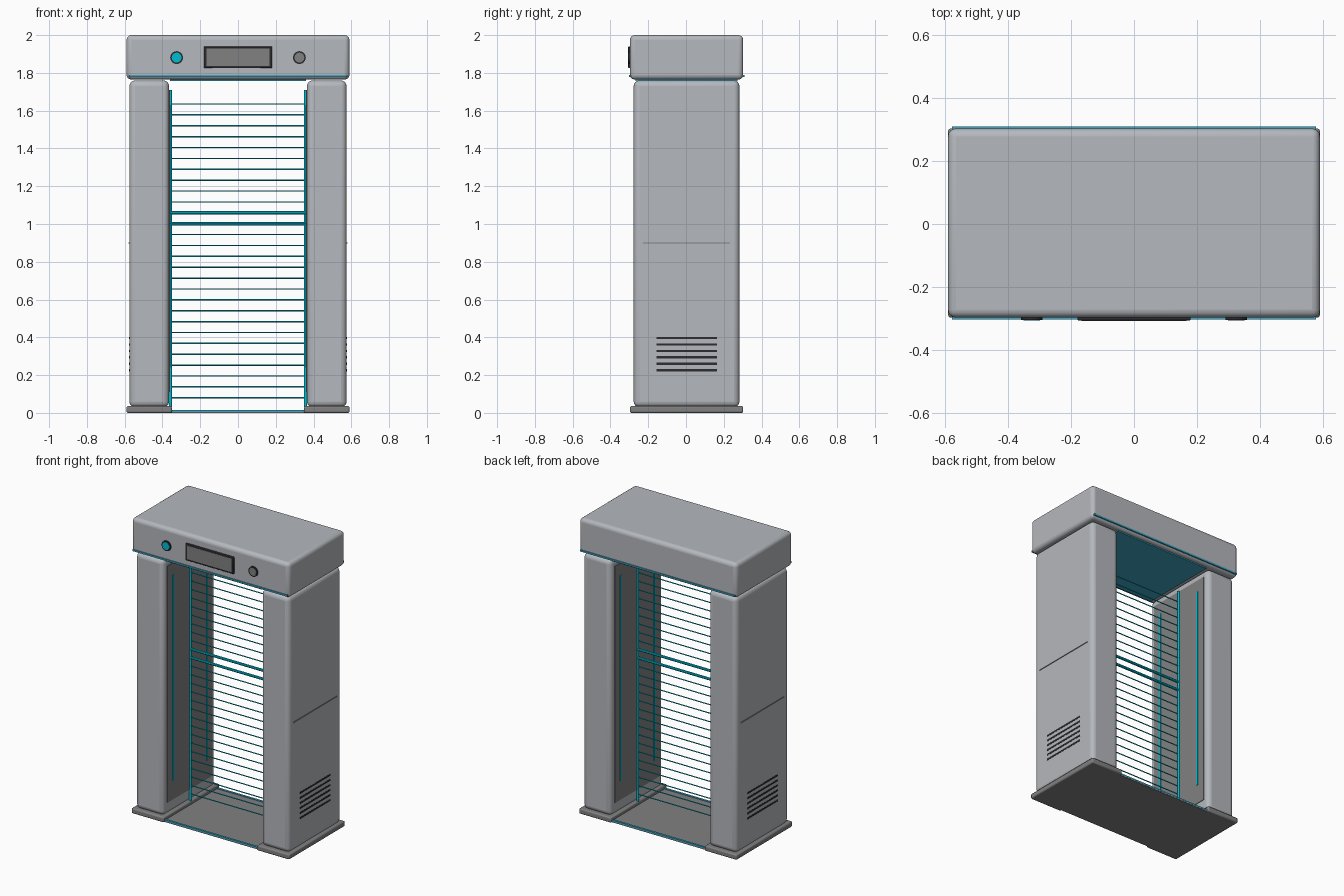
import bpy
import math

cube = bpy.data.objects.get("Cube")
if cube:
    bpy.data.objects.remove(cube, do_unlink=True)


def material(name, r, g, b):
    m = bpy.data.materials.new(name)
    m.use_nodes = True
    m.diffuse_color = (r, g, b, 1)
    m.node_tree.nodes["Principled BSDF"].inputs["Base Color"].default_value = (r, g, b, 1)
    return m


SHELL = material("shell grey", 0.46, 0.48, 0.51)
METAL = material("mid grey", 0.22, 0.22, 0.22)
DARK = material("dark trim", 0.025, 0.025, 0.03)
CYAN = material("cyan light", 0.0, 0.5, 0.65)
BLUE = material("blue glow", 0.05, 0.38, 0.55)

SHIFT = 0.003  # keeps the whole model centred front to back


def box(name, mat, x, y, z, bevel=0.0, segments=4):
    """Box from (min, max) ranges, optionally with rounded edges."""
    spans = (x, (y[0] + SHIFT, y[1] + SHIFT), z)
    bpy.ops.mesh.primitive_cube_add(size=1, location=[(a + b) / 2 for a, b in spans])
    ob = bpy.context.object
    ob.name = name
    ob.scale = [b - a for a, b in spans]
    bpy.ops.object.transform_apply(location=False, rotation=False, scale=True)
    ob.data.materials.append(mat)
    if bevel:
        bpy.ops.object.shade_smooth_by_angle(angle=math.radians(35))
        mod = ob.modifiers.new("rounding", 'BEVEL')
        mod.width = bevel
        mod.segments = segments
    return ob


def rod(name, mat, radius, length, centre, rotation, sides=10):
    bpy.ops.mesh.primitive_cylinder_add(
        vertices=sides, radius=radius, depth=length,
        location=(centre[0], centre[1] + SHIFT, centre[2]), rotation=rotation)
    ob = bpy.context.object
    ob.name = name
    ob.data.materials.append(mat)
    bpy.ops.object.shade_smooth_by_angle(angle=math.radians(40))
    return ob


def side_box(name, mat, side, x, y, z, bevel=0.0, segments=4):
    """Box on the left (+1) or right (-1), with x measured outward."""
    return box(name, mat, tuple(sorted((side * x[0], side * x[1]))), y, z, bevel, segments)


# Header with light strips, underside glow panel
box("header", SHELL, (-0.59, 0.59), (-0.3, 0.3), (1.765, 2.0), 0.025)
box("header_glow_panel", BLUE, (-0.36, 0.36), (-0.27, 0.27), (1.757, 1.767))
for end, label in ((-1, "front"), (1, "back")):
    y = sorted((end * 0.29, end * 0.306))
    box(label + "_header_strip", BLUE, (-0.578, 0.578), y, (1.779, 1.79))
    y = sorted((end * 0.272, end * 0.286))
    box(label + "_floor_strip", BLUE, (-0.35, 0.35), y, (0.006, 0.016))

# Display
box("display_frame", DARK, (-0.18, 0.18), (-0.309, -0.295), (1.825, 1.94), 0.004, 2)
box("display_screen", METAL, (-0.167, 0.167), (-0.311, -0.3), (1.837, 1.929))

# Indicator lamps
for x, mat, label in ((-0.325, CYAN, "active"), (0.325, METAL, "idle")):
    turn = (math.pi / 2, 0, 0)
    rod(label + "_lamp_ring", DARK, 0.034, 0.014, (x, -0.3, 1.881), turn, 32)
    rod(label + "_lamp", mat, 0.026, 0.014, (x, -0.302, 1.881), turn, 32)

# Walkway floor
box("floor_plate", METAL, (-0.37, 0.37), (-0.285, 0.285), (0.0, 0.012))

# Columns with their feet and fittings
for side, label in ((1, "left"), (-1, "right")):
    side_box(label + "_column", SHELL, side, (0.365, 0.575), (-0.28, 0.28), (0.03, 1.76), 0.03)
    side_box(label + "_foot", METAL, side, (0.35, 0.59), (-0.3, 0.3), (0.0, 0.036), 0.008, 2)
    side_box(label + "_inner_panel", METAL, side, (0.361, 0.37), (-0.24, 0.24), (0.11, 1.71))
    side_box(label + "_seam", METAL, side, (0.57, 0.579), (-0.23, 0.23), (0.897, 0.903))
    for y in (-0.18, 0.18):
        side_box(label + "_light_strip", CYAN, side, (0.357, 0.365),
                 (y - 0.006, y + 0.006), (0.24, 1.63))
    for i in range(6):
        z = 0.226 + i * 0.034
        side_box(label + "_vent_slot", DARK, side, (0.57, 0.5765),
                 (-0.16, 0.16), (z - 0.006, z + 0.006))
    rod(label + "_emitter_post", CYAN, 0.008, 1.68, (side * 0.358, 0, 0.87), (0, 0, 0), 12)

# Light curtain, with two heavier bars at mid height
for i in range(28):
    radius = 0.009 if i in (16, 17) else 0.0035
    rod("curtain_beam", CYAN, radius, 0.72, (0, 0, 0.08 + i * 0.0576), (0, math.pi / 2, 0), 8)
